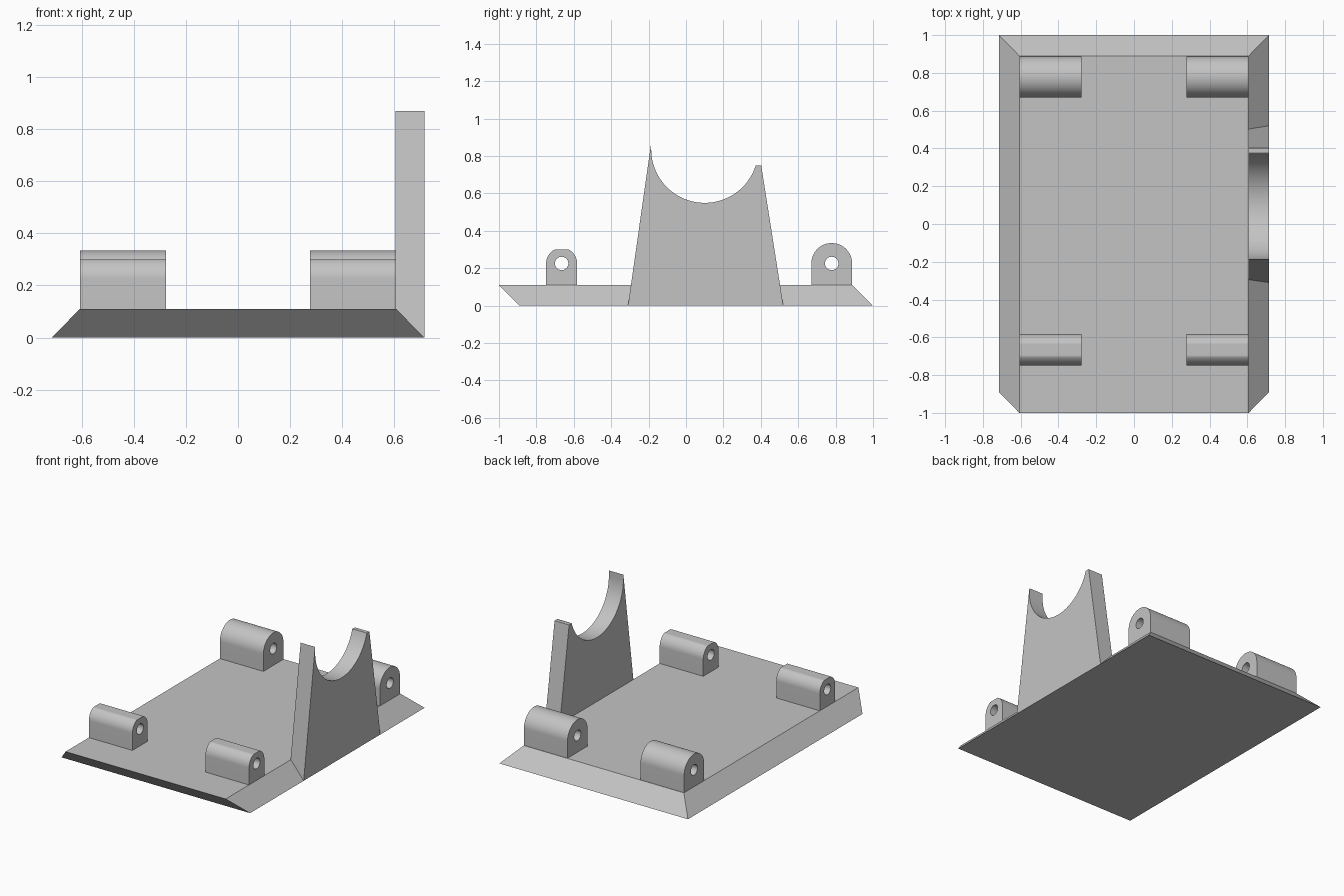
import bpy, bmesh, math

cube = bpy.data.objects.get("Cube")
if cube:
    bpy.data.objects.remove(cube, do_unlink=True)

grey = bpy.data.materials.new("plain grey")
grey.use_nodes = True
colour = (0.55, 0.55, 0.55, 1)
grey.diffuse_color = colour
grey.node_tree.nodes["Principled BSDF"].inputs["Base Color"].default_value = colour


def loft(name, lower, upper):
    """Solid joining two matching outlines."""
    bm = bmesh.new()
    a = [bm.verts.new(p) for p in lower]
    b = [bm.verts.new(p) for p in upper]
    bm.faces.new(a)
    bm.faces.new(b)
    for i in range(len(a)):
        j = (i + 1) % len(a)
        bm.faces.new((a[i], a[j], b[j], b[i]))
    bmesh.ops.recalc_face_normals(bm, faces=bm.faces)
    mesh = bpy.data.meshes.new(name)
    bm.to_mesh(mesh)
    bm.free()
    mesh.materials.append(grey)
    obj = bpy.data.objects.new(name, mesh)
    bpy.context.collection.objects.link(obj)
    return obj


def extrude_x(name, profile, x0, x1):
    """Extrude a (y, z) profile along x."""
    return loft(name, [(x0, y, z) for y, z in profile], [(x1, y, z) for y, z in profile])


def arc(cy, cz, r, start, end, steps):
    angles = [start + (end - start) * i / steps for i in range(steps + 1)]
    return [(cy + r * math.cos(t), cz + r * math.sin(t)) for t in angles]


def smooth(obj):
    bpy.ops.object.select_all(action='DESELECT')
    obj.select_set(True)
    bpy.context.view_layer.objects.active = obj
    bpy.ops.object.shade_smooth_by_angle(angle=math.radians(25))


def rectangle(w, y0, y1, z):
    return [(-w, y0, z), (w, y0, z), (w, y1, z), (-w, y1, z)]


# Base plate: sides and back slope outward at the foot, front undercut
loft("base_plate", rectangle(0.715, -0.89, 1.0, 0), rectangle(0.607, -1.0, 0.89, 0.11))

# Upright cradle on the left edge, with a round saddle
saddle = arc(0.1, 0.835, 0.286, math.pi, math.radians(343), 48)
cradle = extrude_x("cradle_bracket",
                   [(-0.31, 0), (-0.186, 0.87)] + saddle
                   + [(0.375, 0.75), (0.402, 0.75), (0.52, 0)], 0.605, 0.715)
smooth(cradle)


# Hinge lugs with a pin hole right through
def lug(name, side, cy, r, top):
    cz, foot = 0.225, 0.1
    dome = [(y, min(z, top)) for y, z in arc(cy, cz, r, 0, math.pi, 40)]
    x0, x1 = sorted((side * 0.277, side * 0.607))
    body = extrude_x(name, [(cy + r, foot)] + dome + [(cy - r, foot)], x0, x1)
    hole = arc(cy, cz, 0.036, 0, math.tau, 32)[:-1]
    cutter = extrude_x("hole_cutter", hole, x0 - 0.05, x1 + 0.05)
    cutter.hide_render = True
    smooth(body)
    cut = body.modifiers.new("pin_hole", 'BOOLEAN')
    cut.operation = 'DIFFERENCE'
    cut.solver = 'EXACT'
    cut.object = cutter
    bpy.ops.object.modifier_apply(modifier=cut.name)
    bpy.data.objects.remove(cutter, do_unlink=True)
    smooth(body)


for side, label in ((1, "left"), (-1, "right")):
    lug("front_lug_" + label, side, -0.665, 0.083, 0.3)
    lug("back_lug_" + label, side, 0.779, 0.109, 0.334)
